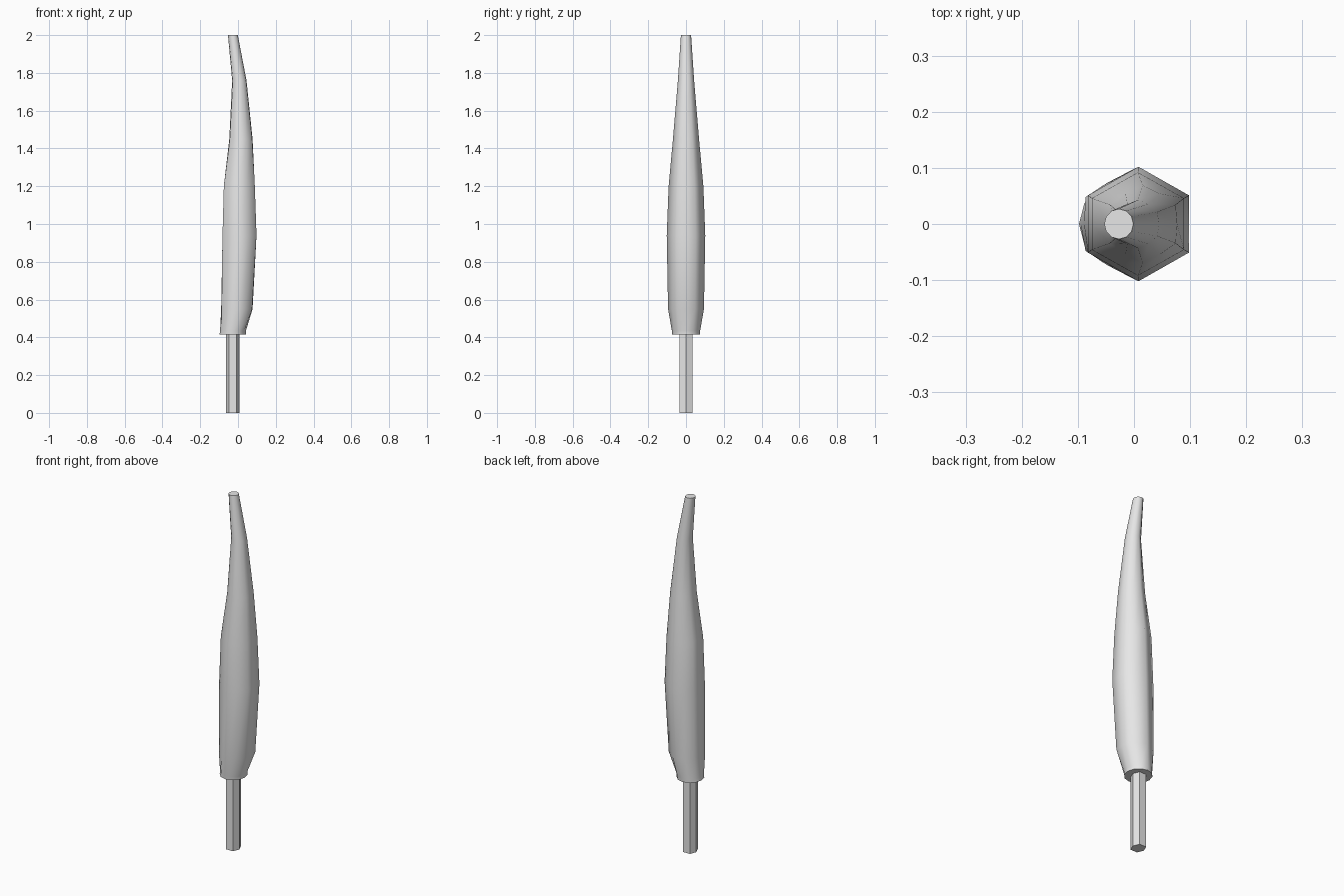
import bpy, bmesh
from math import cos, sin, pi

if "Cube" in bpy.data.objects:
    bpy.data.objects.remove(bpy.data.objects["Cube"], do_unlink=True)

grey = bpy.data.materials.new("light_grey")
grey.use_nodes = True
grey.diffuse_color = (0.8, 0.8, 0.8, 1)
grey.node_tree.nodes["Principled BSDF"].inputs["Base Color"].default_value = (0.8, 0.8, 0.8, 1)


def loft(name, rings, smooth):
    """Skin a stack of rings, with flat caps at both ends."""
    bm = bmesh.new()
    loops = [[bm.verts.new(p) for p in ring] for ring in rings]
    n = len(loops[0])
    for low, high in zip(loops, loops[1:]):
        for i in range(n):
            j = (i + 1) % n
            bm.faces.new((low[i], low[j], high[j], high[i])).smooth = smooth
    bm.faces.new(loops[0][::-1])
    bm.faces.new(loops[-1])
    bmesh.ops.recalc_face_normals(bm, faces=bm.faces)
    mesh = bpy.data.meshes.new(name)
    bm.to_mesh(mesh)
    bm.free()
    mesh.materials.append(grey)
    obj = bpy.data.objects.new(name, mesh)
    bpy.context.collection.objects.link(obj)


def handle_ring(z, left, right, depth, roundness):
    """Twelve points that blend from a hexagon to an ellipse."""
    flat = cos(pi / 6)
    mid = flat + (1 - flat) * roundness
    cx, hx = (left + right) / 2, (right - left) / 2
    ring = []
    for k in range(12):
        a, r = k * pi / 6, 1 if k % 2 else mid
        ring.append((cx + hx * r * cos(a) / mid, depth * r * sin(a), z))
    return ring


# Curved handle: height, left x, right x, half depth, roundness
sections = [
    (0.415, -0.098, 0.042, 0.073, 1),
    (0.435, -0.095, 0.042, 0.075, 1),
    (0.55, -0.089, 0.077, 0.095, 0.2),
    (0.94, -0.082, 0.098, 0.102, 0),
    (1.2, -0.075, 0.089, 0.092, 0),
    (1.45, -0.046, 0.077, 0.069, 0.3),
    (1.76, -0.031, 0.045, 0.043, 0.7),
    (2.0, -0.053, -0.001, 0.027, 1),
]
loft("curved_handle", [handle_ring(*s) for s in sections], True)

# Six-sided shaft below the handle
shaft = [(-0.028 + 0.036 * cos(k * pi / 3) * (1.15 if k % 3 else 1),
          0.041 * sin(k * pi / 3)) for k in range(6)]
loft("hex_shaft", [[(x, y, z) for x, y in shaft] for z in (0, 0.42)], False)
